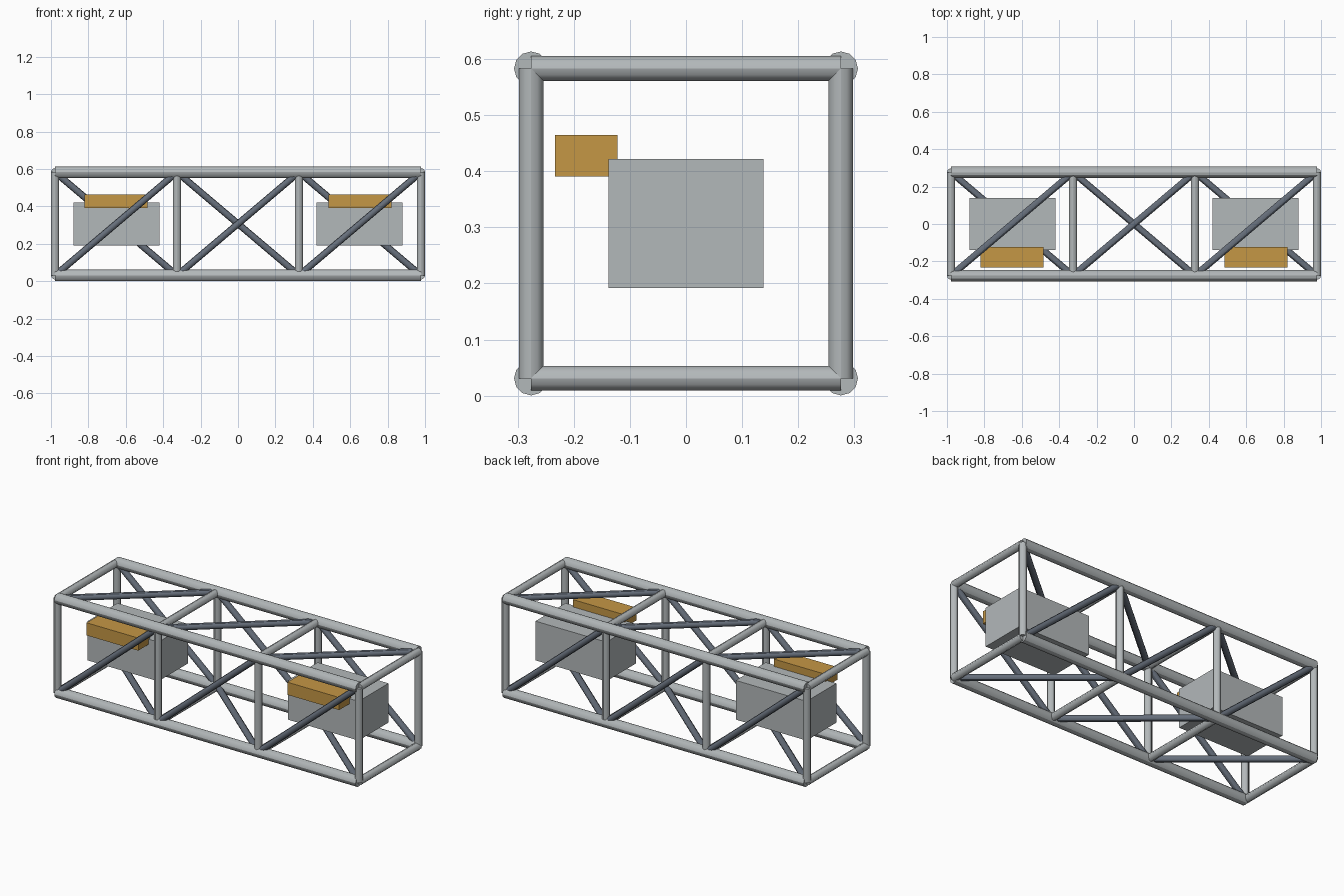
import bpy
from mathutils import Vector

if "Cube" in bpy.data.objects:
    bpy.data.objects.remove(bpy.data.objects["Cube"], do_unlink=True)


def material(name, rgb):
    m = bpy.data.materials.new(name)
    m.use_nodes = True
    m.diffuse_color = (*rgb, 1)
    m.node_tree.nodes["Principled BSDF"].inputs["Base Color"].default_value = (*rgb, 1)
    return m


steel = material("light grey steel", (0.45, 0.48, 0.49))
slate = material("slate brace", (0.135, 0.16, 0.20))
ochre = material("ochre", (0.56, 0.31, 0.06))

X, Y, MID, H = 0.978, 0.276, 0.307, 0.276
LOW, HIGH = MID - H, MID + H
STATIONS = [-X, -X / 3, X / 3, X]


def tube(name, a, b, radius, mat, sides=12):
    a, b = Vector(a), Vector(b)
    d = b - a
    bpy.ops.mesh.primitive_cylinder_add(vertices=sides, radius=radius,
                                        depth=d.length, location=(a + b) / 2)
    o = bpy.context.object
    o.name = name
    o.rotation_euler = d.to_track_quat('Z', 'Y').to_euler()
    o.data.materials.append(mat)
    bpy.ops.object.shade_smooth_by_angle()
    return o


def box(name, centre, size, mat):
    bpy.ops.mesh.primitive_cube_add(size=1, location=centre)
    o = bpy.context.object
    o.name = name
    o.scale = size
    bpy.ops.object.transform_apply(location=False, rotation=False, scale=True)
    o.data.materials.append(mat)


# Four long chords
for y in (-Y, Y):
    for z in (LOW, HIGH):
        tube("chord", (-X, y, z), (X, y, z), 0.0305, steel)

# Square frames at each station
for x in STATIONS:
    for y in (-Y, Y):
        tube("post", (x, y, LOW), (x, y, HIGH), 0.022, steel)
    for z in (LOW, HIGH):
        tube("cross_bar", (x, -Y, z), (x, Y, z), 0.022, steel)

# Diagonal braces, opposite slopes on opposite sides
for x0, x1 in zip(STATIONS, STATIONS[1:]):
    tube("front_brace", (x0, -Y, LOW), (x1, -Y, HIGH), 0.018, slate)
    tube("back_brace", (x0, Y, HIGH), (x1, Y, LOW), 0.018, slate)
    tube("top_brace", (x0, -Y, HIGH), (x1, Y, HIGH), 0.018, slate)
    tube("bottom_brace", (x0, Y, LOW), (x1, -Y, LOW), 0.018, slate)

# Equipment boxes with a smaller unit on the front upper edge
for side, label in ((-1, "right"), (1, "left")):
    box(label + "_equipment_box", (side * 0.65, 0, MID), (0.46, 0.277, 0.23), steel)
    box(label + "_control_unit", (side * 0.652, -0.178, 0.428), (0.336, 0.111, 0.074), ochre)
